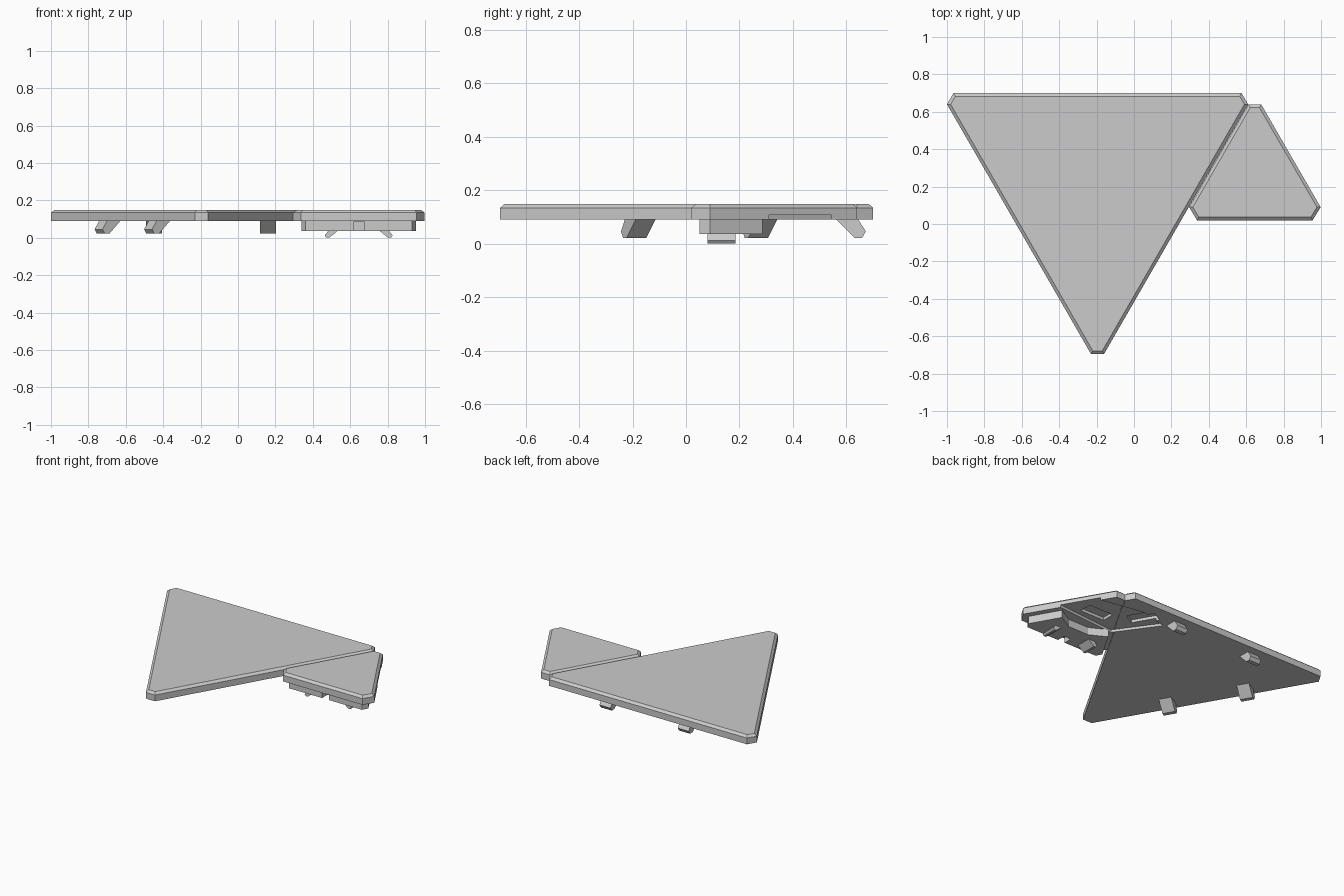
import bpy, bmesh, math
from mathutils import Vector

cube = bpy.data.objects.get("Cube")
if cube:
    bpy.data.objects.remove(cube, do_unlink=True)

grey = bpy.data.materials.new("light_grey")
grey.use_nodes = True
grey.diffuse_color = (0.6, 0.6, 0.6, 1)
grey.node_tree.nodes["Principled BSDF"].inputs["Base Color"].default_value = (0.6, 0.6, 0.6, 1)


def loft(name, rings):
    """Solid made of equal-sided rings, capped at both ends."""
    bm = bmesh.new()
    loops = [[bm.verts.new(p) for p in ring] for ring in rings]
    for low, high in zip(loops, loops[1:]):
        for i in range(len(low)):
            j = (i + 1) % len(low)
            bm.faces.new((low[i], low[j], high[j], high[i]))
    bm.faces.new(loops[0][::-1])
    bm.faces.new(loops[-1])
    bmesh.ops.recalc_face_normals(bm, faces=bm.faces)
    mesh = bpy.data.meshes.new(name)
    bm.to_mesh(mesh)
    bm.free()
    mesh.materials.append(grey)
    obj = bpy.data.objects.new(name, mesh)
    bpy.context.collection.objects.link(obj)
    return obj


def inset(outline, d):
    """Move every side of a counter-clockwise convex outline inward."""
    pts = [Vector(p) for p in outline]
    result = []
    for i, p in enumerate(pts):
        a = (p - pts[i - 1]).normalized()
        b = (pts[(i + 1) % len(pts)] - p).normalized()
        na, nb = Vector((-a.y, a.x)), Vector((-b.y, b.x))
        result.append(p + (na + nb) * d / (1 + na.dot(nb)))
    return result


def prism(name, outline, levels):
    return loft(name, [[(p[0], p[1], z) for p in inset(outline, d)] for z, d in levels])


def box_outline(centre, length, width, angle):
    u = Vector((math.cos(angle), math.sin(angle)))
    v = Vector((-u.y, u.x))
    return [Vector(centre) + u * sx * length / 2 + v * sy * width / 2
            for sx, sy in ((-1, -1), (1, -1), (1, 1), (-1, 1))]


def clip(name, centre, degrees, width, profile):
    """Hook profile (outward, height) swept across its width."""
    n = Vector((math.cos(math.radians(degrees)), math.sin(math.radians(degrees))))
    t = Vector((-n.y, n.x))
    rings = []
    for side in (-width / 2, width / 2):
        base = Vector(centre) + t * side
        rings.append([(*(base + n * o), z) for o, z in profile])
    loft(name, rings)


def cut(obj, cutters):
    """Subtract the cutters, keep the result as plain mesh, discard the cutters."""
    for cutter in cutters:
        cutter.hide_render = True
        mod = obj.modifiers.new("cut", "BOOLEAN")
        mod.operation = "DIFFERENCE"
        mod.solver = "EXACT"
        mod.object = cutter
    graph = bpy.context.evaluated_depsgraph_get()
    mesh = bpy.data.meshes.new_from_object(obj.evaluated_get(graph))
    obj.modifiers.clear()
    obj.data = mesh
    for cutter in cutters:
        bpy.data.objects.remove(cutter, do_unlink=True)


# Triangular panels with clipped corners and a chamfered top rim
panel_levels = [(0.09, 0), (0.134, 0), (0.149, 0.017)]
large_panel = prism("large_panel", [
    (-1, 0.64), (-0.23, -0.695), (-0.16, -0.695),
    (0.61, 0.64), (0.575, 0.70), (-0.965, 0.70)], panel_levels)
small_panel = prism("small_panel", [
    (0.295, 0.09), (0.337, 0.02), (0.955, 0.02),
    (0.998, 0.09), (0.68, 0.64), (0.612, 0.64)], panel_levels)

# Shallow connector recess across the joint, with a slot on each side
recess = [(0.42, 0.27), (0.98, 0.32), (0.92, 0.51), (0.60, 0.57), (0.42, 0.60), (0.22, 0.55)]
for panel, centre, angle in ((large_panel, (0.37, 0.53), 120), (small_panel, (0.63, 0.38), 0)):
    slot = box_outline(centre, 0.19, 0.09, math.radians(angle))
    cut(panel, [prism("recess_cutter", recess, [(0.05, 0), (0.108, 0)]),
                prism("slot_cutter", slot, [(0.06, 0), (0.128, 0)])])

# Housing under the small panel, with a curved back and a front notch
housing = loft("housing", [[(x, y, z) for x, y in (
    (0.34, 0.09), (0.362, 0.05), (0.93, 0.05), (0.952, 0.09), (0.84, 0.287),
    (0.73, 0.225), (0.57, 0.225), (0.455, 0.287))] for z in (0.037, 0.092)])
notch = box_outline((0.647, 0.06), 0.055, 0.1, 0)
cut(housing, [prism("notch_cutter", notch, [(0, 0), (0.088, 0)])])

# Mounting clips under the large panel
clip_profile = [(-0.06, 0.092), (0.01, 0.022), (0.038, 0.022), (0.053, 0.045), (0.023, 0.092)]
clip("back_clip_left", (0.16, 0.62), 90, 0.085, clip_profile)
clip("back_clip_right", (-0.45, 0.62), 90, 0.085, clip_profile)
clip("side_clip_back", (-0.70, 0.275), 210, 0.085, clip_profile)
clip("side_clip_front", (-0.435, -0.18), 210, 0.085, clip_profile)

# Small hooks under the housing
hook_profile = [(-0.037, 0.04), (0.012, 0), (0.028, 0), (0.037, 0.012), (0.015, 0.04)]
clip("hook_right", (0.50, 0.132), 180, 0.105, hook_profile)
clip("hook_left", (0.79, 0.132), 0, 0.105, hook_profile)
